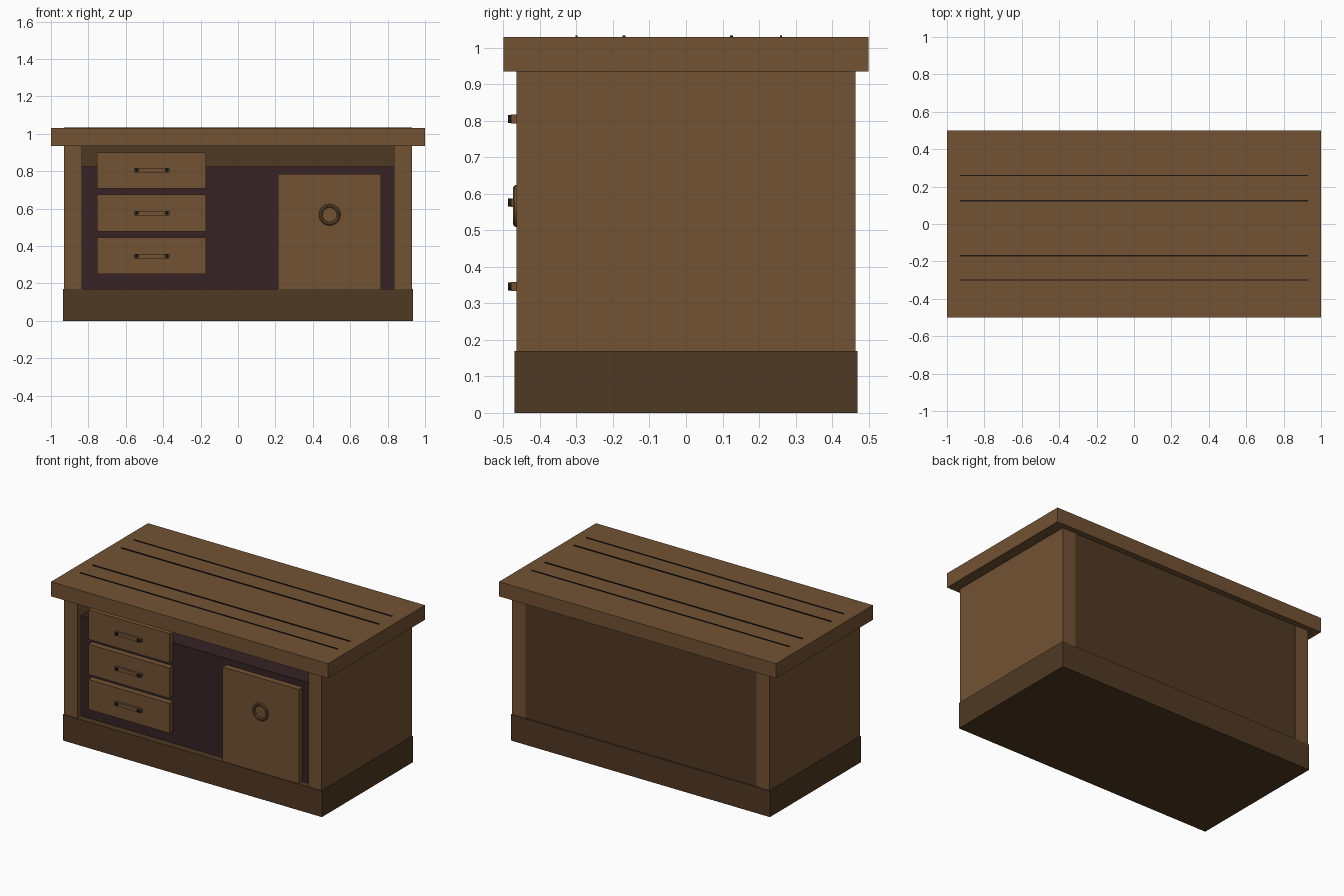
import bpy
import math

cube = bpy.data.objects.get("Cube")
if cube:
    bpy.data.objects.remove(cube, do_unlink=True)


def material(name, colour):
    mat = bpy.data.materials.new(name)
    mat.use_nodes = True
    mat.diffuse_color = (*colour, 1)
    bsdf = next(n for n in mat.node_tree.nodes if n.type == 'BSDF_PRINCIPLED')
    bsdf.inputs["Base Color"].default_value = (*colour, 1)
    bsdf.inputs["Roughness"].default_value = 0.8
    return mat


wood = material("warm wood", (0.171, 0.084, 0.034))
dark_wood = material("dark wood", (0.080, 0.041, 0.017))
shadow_wood = material("deep plum wood", (0.037, 0.016, 0.018))
iron = material("near black", (0.012, 0.008, 0.007))


def finish(name, mat):
    obj = bpy.context.object
    obj.name = name
    obj.data.materials.append(mat)
    return obj


def box(name, mat, x, y, z):
    """Box from (low, high) ranges on each axis."""
    ranges = (x, y, z)
    bpy.ops.mesh.primitive_cube_add(size=1, location=[(a + b) / 2 for a, b in ranges])
    obj = finish(name, mat)
    obj.scale = [b - a for a, b in ranges]
    bpy.ops.object.transform_apply(location=False, rotation=False, scale=True)
    return obj


# Carcass
box("plinth", dark_wood, (-0.935, 0.935), (-0.47, 0.47), (0, 0.17))
box("table_top", wood, (-1, 1), (-0.5, 0.5), (0.935, 1.03))
box("left_side_panel", wood, (0.835, 0.93), (-0.465, 0.465), (0.17, 0.935))
box("right_side_panel", wood, (-0.93, -0.835), (-0.465, 0.465), (0.17, 0.935))
box("back_panel", dark_wood, (-0.835, 0.835), (0.43, 0.462), (0.17, 0.935))
box("inner_body", shadow_wood, (-0.835, 0.835), (-0.425, 0.43), (0.17, 0.825))

# Plank seams on the top
for i, (y, half) in enumerate([(-0.3, 0.003), (-0.17, 0.004), (0.125, 0.004), (0.26, 0.003)]):
    box(f"plank_seam_{i + 1}", iron, (-0.93, 0.93), (y - half, y + half), (1.028, 1.034))

# Drawers with bar handles and pins
for i, (low, high, grip) in enumerate([(0.25, 0.445, 0.346), (0.478, 0.675, 0.576), (0.707, 0.9, 0.805)]):
    box(f"drawer_{i + 1}", wood, (-0.755, -0.17), (-0.465, -0.415), (low, high))
    box(f"drawer_handle_{i + 1}", wood, (-0.555, -0.365), (-0.479, -0.464), (grip - 0.012, grip + 0.012))
    for side, x in (("right", -0.541), ("left", -0.381)):
        bpy.ops.mesh.primitive_cylinder_add(vertices=16, radius=0.011, depth=0.022,
                                            location=(x, -0.476, grip), rotation=(math.pi / 2, 0, 0))
        finish(f"handle_pin_{i + 1}_{side}", iron)
        bpy.ops.object.shade_smooth_by_angle()

# Door with ring pull
box("door", wood, (0.215, 0.765), (-0.465, -0.42), (0.17, 0.785))
bpy.ops.mesh.primitive_torus_add(major_radius=0.048, minor_radius=0.01, major_segments=32, minor_segments=10,
                                 location=(0.49, -0.464, 0.567), rotation=(math.pi / 2, 0, 0))
finish("door_ring_pull", wood)
bpy.ops.object.shade_smooth_by_angle()
